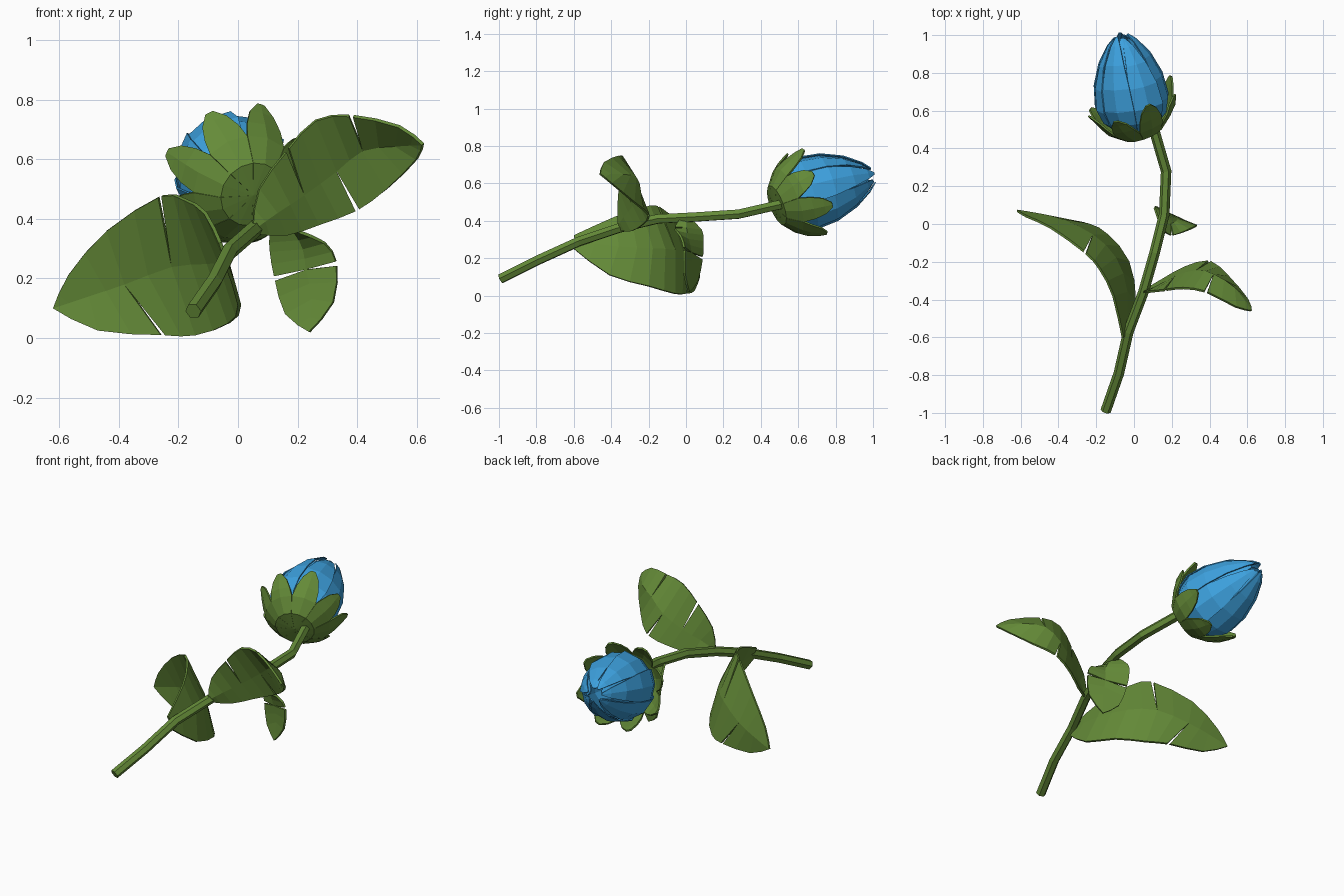
import bpy, math
from mathutils import Vector

cube = bpy.data.objects.get("Cube")
if cube:
    bpy.data.objects.remove(cube, do_unlink=True)


def material(name, colour):
    mat = bpy.data.materials.new(name)
    mat.use_nodes = True
    mat.diffuse_color = (*colour, 1)
    bsdf = mat.node_tree.nodes["Principled BSDF"]
    bsdf.inputs["Base Color"].default_value = (*colour, 1)
    bsdf.inputs["Roughness"].default_value = 0.8
    return mat


GREEN = material("leaf green", (0.13, 0.26, 0.04))
BLUE = material("petal blue", (0.047, 0.36, 0.74))


def add_mesh(name, verts, faces, mat, thickness):
    mesh = bpy.data.meshes.new(name)
    mesh.from_pydata([tuple(v) for v in verts], [], faces)
    mesh.materials.append(mat)
    mesh.validate()
    obj = bpy.data.objects.new(name, mesh)
    bpy.context.collection.objects.link(obj)
    solid = obj.modifiers.new("thickness", "SOLIDIFY")
    solid.thickness = thickness
    solid.offset = 0
    return obj


# Stem: six-sided tube along a bent path
def add_stem(path, radius):
    curve = bpy.data.curves.new("stem", "CURVE")
    curve.dimensions = "3D"
    curve.bevel_depth = radius
    curve.bevel_resolution = 1
    curve.use_fill_caps = True
    spline = curve.splines.new("POLY")
    spline.points.add(len(path) - 1)
    for point, co in zip(spline.points, path):
        point.co = (*co, 1)
    spline.use_smooth = False
    curve.materials.append(GREEN)
    bpy.context.collection.objects.link(bpy.data.objects.new("stem", curve))


add_stem([(-0.15, -0.99, 0.09), (-0.08, -0.79, 0.19), (-0.03, -0.57, 0.29),
          (0.05, -0.36, 0.36), (0.11, -0.15, 0.41), (0.16, 0.05, 0.42),
          (0.17, 0.28, 0.435), (0.1, 0.52, 0.49)], 0.028)


def rounded(points):
    """Insert one point on a smooth curve between each pair."""
    pts = [Vector(p) for p in points]
    result = []
    for i in range(len(pts) - 1):
        a, b = pts[i], pts[i + 1]
        before = pts[i - 1] if i else a
        after = pts[min(i + 2, len(pts) - 1)]
        result += [a, (a + b) * 0.5 + (a + b - before - after) / 16]
    return result + [pts[-1]]


# Leaf: two strips that meet on the midrib, with narrow tears in the edges
def add_leaf(name, mid, sides, tears):
    verts, faces = rounded(mid), []
    tip = len(verts) - 1
    for side, (edge, torn) in enumerate(zip(sides, tears)):
        edge = rounded(edge + [mid[-1]])
        before, after = [], []
        for i, p in enumerate(edge[:-1]):
            before.append(len(verts))
            if i in [2 * t for t in torn]:
                along = (edge[i + 1] - edge[i - 1]).normalized() * 0.008
                verts += [p - along, p + along]
            else:
                verts.append(p)
            after.append(len(verts) - 1)
        for i in range(tip):
            face = [i, i + 1, after[i]]
            if i + 1 < tip:
                face.insert(2, before[i + 1])
            faces.append(face if side else face[::-1])
    return add_mesh(name, verts, faces, GREEN, 0.012)


add_leaf("large_leaf",
         [(-0.05, -0.59, 0.29), (-0.04, -0.36, 0.26), (-0.1, -0.18, 0.25),
          (-0.22, -0.06, 0.24), (-0.38, 0.02, 0.18), (-0.5, 0.05, 0.14),
          (-0.62, 0.07, 0.1)],
         [[(-0.06, -0.6, 0.32), (-0.11, -0.38, 0.42), (-0.18, -0.24, 0.465),
           (-0.26, -0.15, 0.475), (-0.44, -0.02, 0.36), (-0.57, 0.04, 0.21)],
          [(-0.04, -0.6, 0.25), (0.005, -0.41, 0.11), (-0.03, -0.2, 0.05),
           (-0.14, -0.06, 0.01), (-0.25, 0.0, 0.01), (-0.47, 0.04, 0.025)]],
         [{3}, {4}])

add_leaf("upper_leaf",
         [(0.06, -0.36, 0.37), (0.13, -0.33, 0.42), (0.22, -0.28, 0.48),
          (0.33, -0.25, 0.56), (0.42, -0.27, 0.63), (0.53, -0.34, 0.645),
          (0.62, -0.46, 0.65)],
         [[(0.05, -0.36, 0.38), (0.07, -0.36, 0.5), (0.165, -0.35, 0.63),
           (0.26, -0.34, 0.73), (0.38, -0.36, 0.745), (0.54, -0.44, 0.71)],
          [(0.06, -0.35, 0.35), (0.16, -0.29, 0.345), (0.27, -0.23, 0.38),
           (0.4, -0.2, 0.43), (0.5, -0.28, 0.5), (0.6, -0.4, 0.6)]],
         [{2, 4}, {3}])

add_leaf("small_leaf",
         [(0.14, 0.0, 0.41), (0.19, 0.0, 0.36), (0.22, 0.01, 0.3),
          (0.23, 0.025, 0.23), (0.25, 0.025, 0.13), (0.24, 0.015, 0.02)],
         [[(0.13, 0.02, 0.41), (0.11, 0.08, 0.35), (0.11, 0.09, 0.29),
           (0.125, 0.085, 0.2), (0.16, 0.06, 0.08)],
          [(0.15, -0.03, 0.41), (0.2, -0.06, 0.36), (0.29, -0.03, 0.32),
           (0.33, -0.01, 0.25), (0.32, -0.01, 0.12)]],
         [{3}, {1, 3}])


# Local frame for the flower: distance along a tilted axis, radius and angle
def placer(base, axis):
    turn = Vector(axis).to_track_quat("Z", "Y")

    def place(t, r, a):
        return Vector(base) + turn @ Vector((r * math.cos(a),
                                             r * math.sin(a), t))
    return place


# Strip of three points across, swept along rows of (distance, radius, width)
def add_strip(place, rows, centre, half, tilt, verts, faces):
    start = len(verts)
    for t, r, width in rows:
        for side in (-1, 0, 1):
            verts.append(place(t, r * (1 + tilt * side),
                               centre + side * half * width))
    for i in range(len(rows) - 1):
        for j in (0, 1):
            a = start + i * 3 + j
            faces.append([a, a + 1, a + 4, a + 3])
    return start


# Petals: two layers; one edge of each petal tucks below its neighbour
def add_petals(name, count, scale, length, phase, cover):
    place = placer((0.022, 0.47, 0.495), (-0.18, 1, 0.28))
    profile = [(0.05, 0.11, 1), (0.11, 0.17, 1), (0.19, 0.195, 1),
               (0.31, 0.182, 0.96), (0.43, 0.138, 0.86), (0.52, 0.08, 0.72),
               (0.56, 0.04, 0.3)]
    verts, faces = [], []
    for k in range(count):
        reach = length * (1 if k % 2 else 0.97)
        rows = [(t * reach, r * scale, w) for t, r, w in profile]
        add_strip(place, rows, phase + k * math.tau / count,
                  cover * math.pi / count, 0.03, verts, faces)
    return add_mesh(name, verts, faces, BLUE, 0.006)


add_petals("outer_petals", 7, 1.0, 1.0, 0.2, 1.08)
add_petals("inner_petals", 5, 0.9, 0.98, 0.5, 1.15)


# Calyx: shallow faceted cup whose rim carries pointed, flared sepals
def add_calyx(count):
    base = (0.05, 0.48, 0.48)
    place = placer(base, (-0.36, 1, 0.38))
    profile = [(0.01, 0.11, 1), (0.075, 0.182, 1), (0.12, 0.21, 0.78),
               (0.17, 0.232, 0.5), (0.205, 0.25, 0.14)]
    verts, faces = [Vector(base)], []
    for k in range(count):
        reach = 1 + 0.1 * math.cos(3 * k)
        rows = [(t * (reach if w < 1 else 1), r, w) for t, r, w in profile]
        start = add_strip(place, rows, k * math.tau / count + 1.87,
                          math.pi / count, 0, verts, faces)
        for j in (0, 1):
            faces.append([0, start + j + 1, start + j])
    return add_mesh("calyx", verts, faces, GREEN, 0.01)


add_calyx(8)
